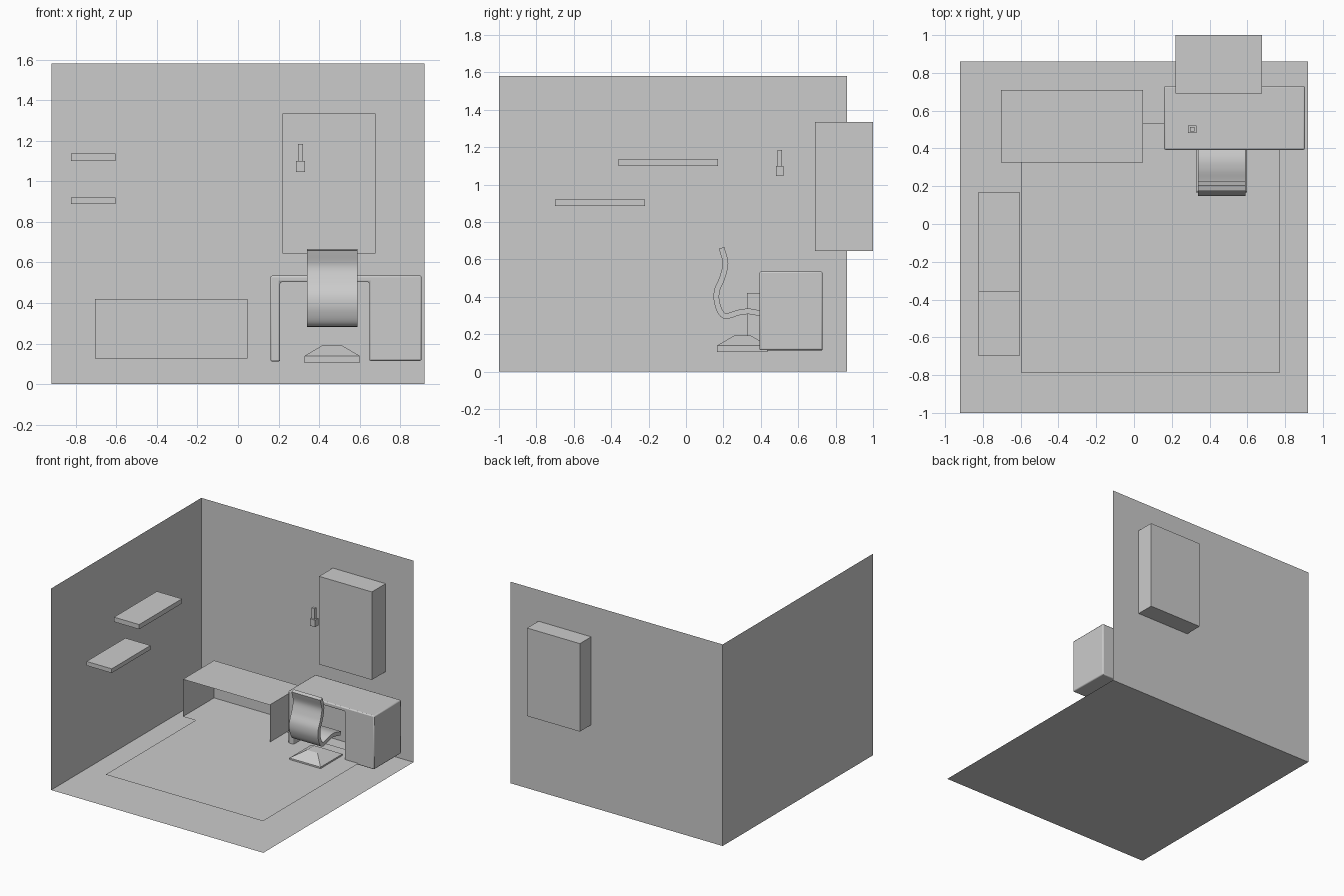
import bpy, bmesh
from mathutils import Vector

if "Cube" in bpy.data.objects:
    bpy.data.objects.remove(bpy.data.objects["Cube"])


def make_object(name, bm, smooth=False):
    bmesh.ops.recalc_face_normals(bm, faces=bm.faces)
    return finish(name, bm, smooth)


def finish(name, bm, smooth=False):
    mesh = bpy.data.meshes.new(name)
    bm.to_mesh(mesh)
    bm.free()
    ob = bpy.data.objects.new(name, mesh)
    bpy.context.collection.objects.link(ob)
    if smooth:
        bpy.ops.object.select_all(action='DESELECT')
        bpy.context.view_layer.objects.active = ob
        ob.select_set(True)
        bpy.ops.object.shade_smooth_by_angle()
    return ob


def box_bm(lo, hi):
    bm = bmesh.new()
    bmesh.ops.create_cube(bm, size=1)
    for v in bm.verts:
        v.co = Vector([(a + b) / 2 + c * (b - a) for a, b, c in zip(lo, hi, v.co)])
    return bm


def box(name, lo, hi):
    return make_object(name, box_bm(lo, hi))


def extrude_profile(bm, points, vec):
    face = bm.faces.new([bm.verts.new(p) for p in points])
    ext = bmesh.ops.extrude_face_region(bm, geom=[face], use_keep_orig=True)
    bmesh.ops.translate(bm, vec=vec, verts=[g for g in ext['geom'] if isinstance(g, bmesh.types.BMVert)])
    bmesh.ops.recalc_face_normals(bm, faces=bm.faces)


def sheet(name, corners):
    bm = bmesh.new()
    bm.faces.new([bm.verts.new(c) for c in corners])
    return finish(name, bm)


# Room shell: floor and two walls without thickness
X, F, B, H = 0.92, -1.0, 0.86, 1.58
sheet("floor", [(-X, F, 0), (X, F, 0), (X, B, 0), (-X, B, 0)])
sheet("left_wall", [(-X, F, 0), (-X, B, 0), (-X, B, H), (-X, F, H)])
sheet("back_wall", [(-X, B, 0), (X, B, 0), (X, B, H), (-X, B, H)])

# Raised rug sheet
R = 0.128
sheet("rug", [(-0.595, -0.79, R), (0.77, -0.79, R), (0.77, 0.535, R), (-0.595, 0.535, R)])

# Window block through the back wall, and the two shelves
box("window_block", (0.22, 0.69, 0.645), (0.678, 1.0, 1.335))
box("upper_shelf", (-0.823, -0.36, 1.10), (-0.605, 0.17, 1.137))
box("lower_shelf", (-0.823, -0.70, 0.887), (-0.605, -0.22, 0.92))

# Small wall lamp
box("lamp_base", (0.285, 0.482, 1.045), (0.331, 0.522, 1.10))
box("lamp_stem", (0.296, 0.49, 1.10), (0.32, 0.513, 1.185))

# Low bench: a box left open at the front
bm = box_bm((-0.705, 0.325, 0.127), (0.048, 0.71, 0.42))
bmesh.ops.delete(bm, geom=[f for f in bm.faces if f.normal.y < -0.9], context='FACES')
finish("bench", bm)

# Desk: leg, top and cabinet as one profile pulled back in y
profile = [(0.16, 0.112), (0.208, 0.112), (0.208, 0.503), (0.647, 0.503),
           (0.647, 0.115), (0.905, 0.115), (0.905, 0.535), (0.16, 0.535)]
bm = bmesh.new()
extrude_profile(bm, [(x, 0.393, z) for x, z in profile], (0, 0.337, 0))
desk = finish("desk", bm, True)
bev = desk.modifiers.new("soft_edges", 'BEVEL')
bev.width, bev.segments = 0.008, 2

# Chair base: square foot tapering to a small top
bm = bmesh.new()
rings = []
for half, z in ((0.135, 0.105), (0.135, 0.14), (0.045, 0.193)):
    rings.append([bm.verts.new((0.464 + sx * half, 0.302 + sy * half, z))
                  for sx, sy in ((-1, -1), (1, -1), (1, 1), (-1, 1))])
for a, b in zip(rings, rings[1:]):
    for i in range(4):
        bm.faces.new((a[i], a[(i + 1) % 4], b[(i + 1) % 4], b[i]))
bm.faces.new(rings[0])
bm.faces.new(rings[-1])
make_object("chair_base", bm, True)


# Chair shell: smooth S-shaped centre line, thickened and extruded across x
def spline(pts, steps=6):
    p = [Vector(q) for q in pts]
    p = [2 * p[0] - p[1]] + p + [2 * p[-1] - p[-2]]
    out = []
    for a, b, c, d in zip(p, p[1:], p[2:], p[3:]):
        for i in range(steps):
            t = i / steps
            out.append(0.5 * (2 * b + (c - a) * t + (2 * a - 5 * b + 4 * c - d) * t * t
                              + (3 * b - a - 3 * c + d) * t ** 3))
    return out + [p[-2]]


line = spline([(0.19, 0.662), (0.211, 0.58), (0.193, 0.50), (0.165, 0.43), (0.168, 0.36),
               (0.205, 0.299), (0.29, 0.318), (0.35, 0.321), (0.43, 0.302)])
left, right = [], []
for i, p in enumerate(line):
    t = (line[min(i + 1, len(line) - 1)] - line[max(i - 1, 0)]).normalized()
    n = Vector((-t.y, t.x)) * 0.015
    left.append(p + n)
    right.append(p - n)
bm = bmesh.new()
extrude_profile(bm, [(0.34, p.x, p.y) for p in left + right[::-1]], (0.25, 0, 0))
finish("chair_shell", bm, True)
